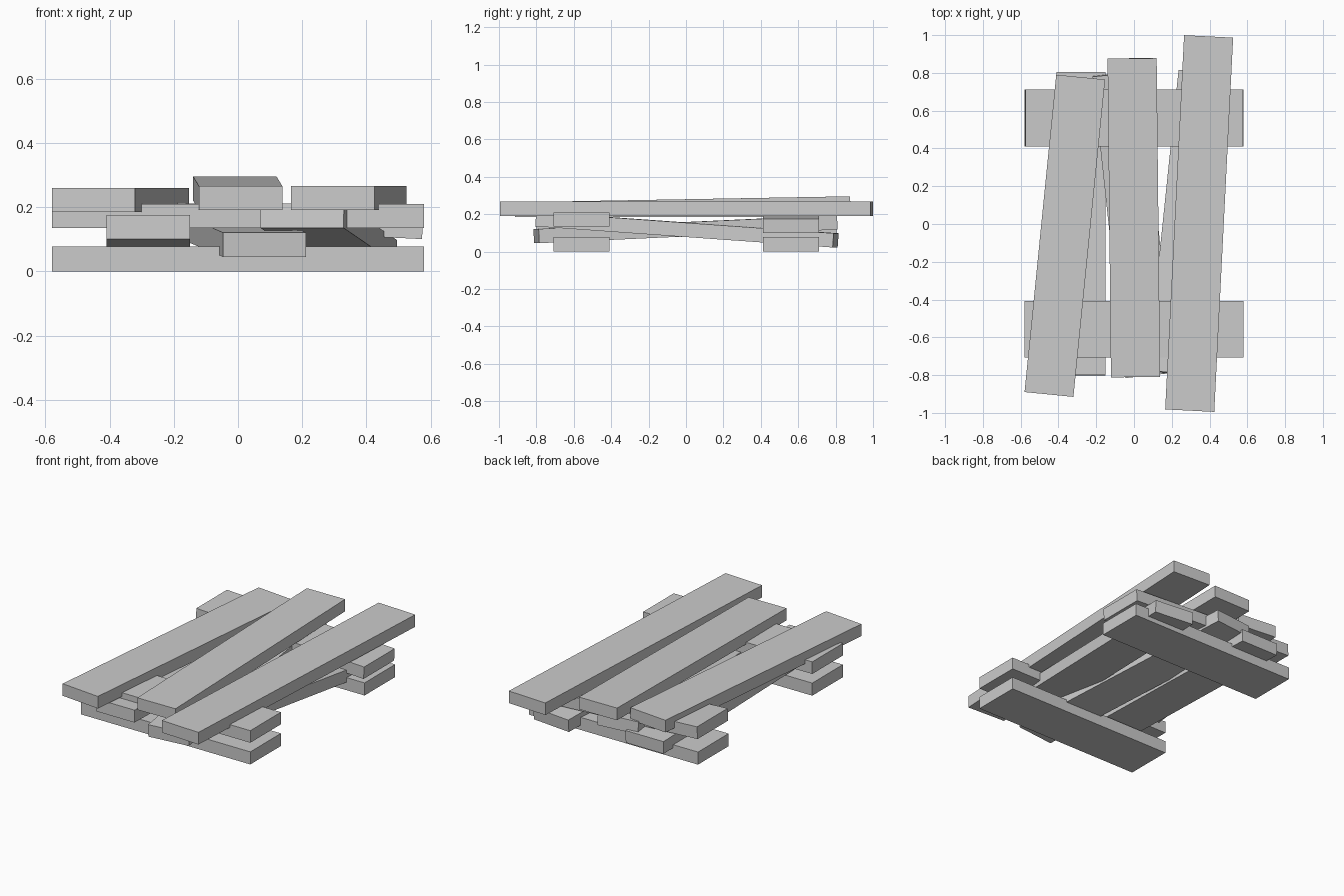
import bpy, bmesh
from mathutils import Vector, Matrix

if "Cube" in bpy.data.objects:
    bpy.data.objects.remove(bpy.data.objects["Cube"])


def plank(name, start, end, width, thick):
    """Rectangular board running between two end-face centres."""
    a, b = Vector(start), Vector(end)
    along = (b - a).normalized()
    side = Vector((0, 0, 1)).cross(along).normalized()
    up = along.cross(side)
    bm = bmesh.new()
    bmesh.ops.create_cube(bm, size=1)
    bmesh.ops.scale(bm, vec=((b - a).length, width, thick), verts=bm.verts)
    mesh = bpy.data.meshes.new(name)
    bm.to_mesh(mesh)
    bm.free()
    ob = bpy.data.objects.new(name, mesh)
    rot = Matrix((along, side, up)).transposed().to_4x4()
    ob.matrix_world = Matrix.Translation((a + b) / 2) @ rot
    bpy.context.collection.objects.link(ob)


# Ground bearers
for label, y in (("front", -0.558), ("back", 0.561)):
    plank(f"{label}_bottom_bearer", (-0.58, y, 0.039), (0.58, y, 0.039), 0.30, 0.078)

# Lower layer of tilted boards
plank("lower_left_board", (-0.28, -0.80, 0.138), (-0.28, 0.805, 0.095), 0.26, 0.076)
plank("lower_middle_board", (0.083, -0.80, 0.083), (-0.09, 0.795, 0.156), 0.26, 0.076)
plank("lower_right_board", (0.20, -0.79, 0.173), (0.365, 0.80, 0.060), 0.26, 0.076)

# Upper bearers, the back one leaning down to the right
plank("front_upper_bearer", (-0.58, -0.558, 0.172), (0.58, -0.558, 0.172), 0.30, 0.075)
plank("back_upper_bearer", (-0.575, 0.561, 0.195), (0.575, 0.561, 0.138), 0.30, 0.075)

# Top boards
plank("top_left_board", (-0.45, -0.9025, 0.2225), (-0.2825, 0.7775, 0.2225), 0.26, 0.075)
plank("top_middle_board", (0.008, -0.81, 0.228), (-0.01, 0.877, 0.258), 0.26, 0.075)
plank("top_right_board", (0.295, -0.988, 0.229), (0.395, 0.993, 0.229), 0.26, 0.075)
